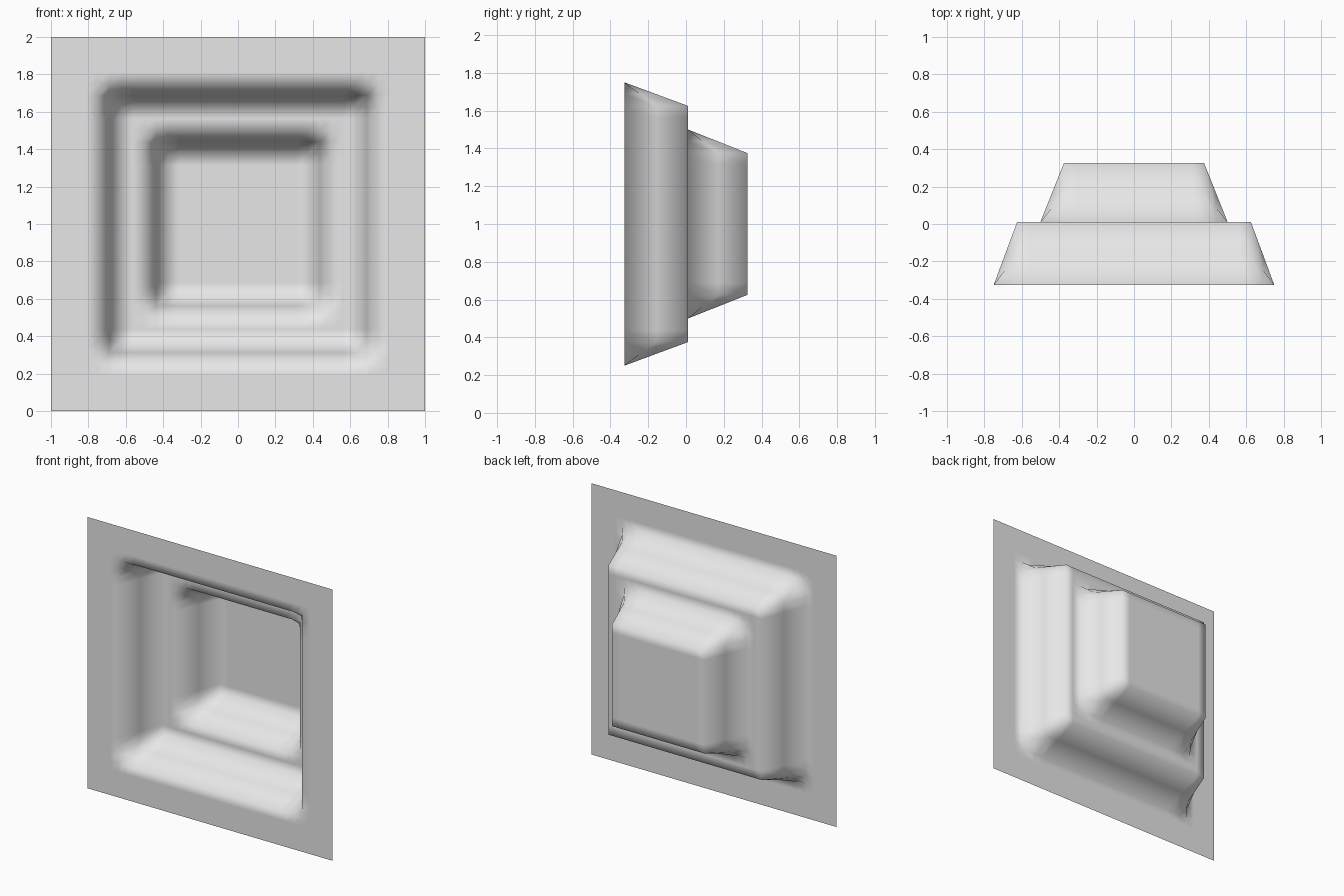
import bpy, bmesh

if "Cube" in bpy.data.objects:
    bpy.data.objects.remove(bpy.data.objects["Cube"])

FRONT, MID, BACK = -0.326, 0.011, 0.326   # y of the three flat levels
CELL = 0.125                              # width of each sloped wall

mat = bpy.data.materials.new("light grey")
mat.diffuse_color = (0.8, 0.8, 0.8, 1)
mat.use_nodes = True
mat.node_tree.nodes["Principled BSDF"].inputs["Base Color"].default_value = mat.diffuse_color


def ramp(d, outer):
    """0 outside the wall, 1 once past it."""
    return max(0.0, min(1.0, (outer - abs(d)) / CELL))


# stepped recess panel: a grid pushed back in two square steps
bm = bmesh.new()
bmesh.ops.create_grid(bm, x_segments=32, y_segments=32, size=1)
for v in bm.verts:
    x, z = v.co.x, v.co.y
    y = FRONT
    y += (MID - FRONT) * ramp(x, 0.75) * ramp(z, 0.75)
    y += (BACK - MID) * ramp(x, 0.5) * ramp(z, 0.5)
    v.co = (x, y, z + 1)
bm.normal_update()
for f in bm.faces:
    f.smooth = True

mesh = bpy.data.meshes.new("recessed_panel")
bm.to_mesh(mesh)
bm.free()
mesh.materials.append(mat)
panel = bpy.data.objects.new("recessed_panel", mesh)
bpy.context.collection.objects.link(panel)
